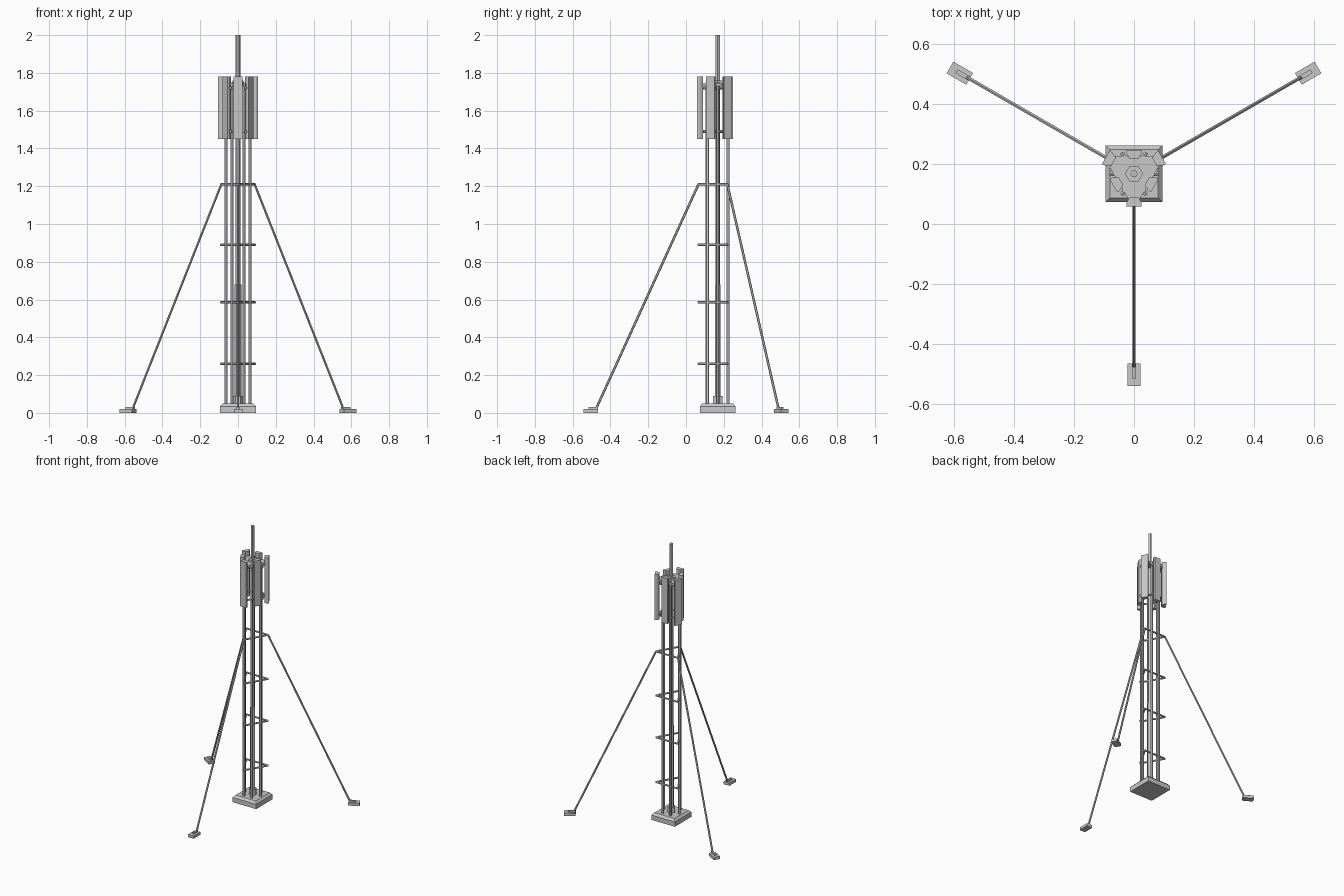
import bpy, bmesh, math
from mathutils import Vector, Matrix

old = bpy.data.objects.get("Cube")
if old:
    bpy.data.objects.remove(old, do_unlink=True)

AXIS = Vector((0, 0.168, 0))
CORNERS = [math.radians(a) for a in (30, 150, 270)]

steel = bpy.data.materials.new("light_grey_steel")
steel.use_nodes = True
steel.diffuse_color = (0.58, 0.58, 0.58, 1)
steel.node_tree.nodes["Principled BSDF"].inputs["Base Color"].default_value = (0.58, 0.58, 0.58, 1)


def polar(angle, radius, z):
    return AXIS + Vector((radius * math.cos(angle), radius * math.sin(angle), z))


def finish(name, bm):
    bmesh.ops.recalc_face_normals(bm, faces=bm.faces)
    mesh = bpy.data.meshes.new(name)
    bm.to_mesh(mesh)
    bm.free()
    mesh.materials.append(steel)
    obj = bpy.data.objects.new(name, mesh)
    bpy.context.collection.objects.link(obj)


def tube(name, start, end, radius):
    bm = bmesh.new()
    d = end - start
    turn = d.to_track_quat('Z', 'Y').to_matrix().to_4x4()
    bmesh.ops.create_cone(bm, cap_ends=True, segments=6, radius1=radius, radius2=radius,
                          depth=d.length, matrix=Matrix.Translation((start + end) / 2) @ turn)
    finish(name, bm)


def prism(name, outline, z0, z1, angle=0, offset=0, top_scale=1):
    """Extrude an outline (radial, sideways) upward, turned about the tower axis."""
    bm = bmesh.new()
    place = Matrix.Translation(AXIS) @ Matrix.Rotation(angle, 4, 'Z')
    rows = [[bm.verts.new(place @ Vector((x * s + offset, y * s, z))) for x, y in outline]
            for z, s in ((z0, 1), (z1, top_scale))]
    for row in rows:
        bm.faces.new(row)
    for i in range(len(outline)):
        bm.faces.new((rows[0][i - 1], rows[0][i], rows[1][i], rows[1][i - 1]))
    finish(name, bm)


def rect(length, width):
    x, y = length / 2, width / 2
    return [(-x, -y), (x, -y), (x, y), (-x, y)]


def hexagon(radius):
    return [(radius * math.cos(i * math.pi / 3), radius * math.sin(i * math.pi / 3)) for i in range(6)]


# Foundation slab with a sloping top edge
prism("foundation_slab", rect(0.19, 0.19), 0, 0.035)
prism("foundation_top", rect(0.19, 0.19), 0.035, 0.05, top_scale=0.85)

# Central mast with stepped sleeves and a top flange
for name, z0, z1, r in (("mast", 0.05, 2, 0.0125), ("mast_sleeve", 0.05, 0.68, 0.018),
                        ("mast_collar", 0.05, 0.09, 0.028), ("mast_flange", 1.74, 1.76, 0.03)):
    prism(name, hexagon(r), z0, z1)

# Six tower legs with panel brackets near the top
for i in range(6):
    a = i * math.pi / 3
    x, y = polar(a, 0.063, 0).xy
    tube(f"tower_leg_{i}", Vector((x, y, 0.04)), Vector((x, y, 1.75)), 0.009)
    for z in (1.49, 1.72):
        tube(f"leg_bracket_{i}", polar(a, 0.063, z), polar(a, 0.082, z), 0.008)

# Triangular cap plate joining the leg tops
cap = [(0.085 * math.cos(a + d), 0.085 * math.sin(a + d)) for a in CORNERS for d in (-0.25, 0.25)]
prism("cap_plate", cap, 1.73, 1.745)

panel = [(-0.03, -0.015), (-0.012, -0.025), (0, -0.025), (0, 0.025), (-0.012, 0.025), (-0.03, 0.015)]
for i, a in enumerate(CORNERS):
    # Guy wires, anchor blocks and anchor plates
    tube(f"guy_wire_{i}", polar(a, 0.102, 1.21), polar(a, 0.645, 0.02), 0.0065)
    prism(f"anchor_block_{i}", rect(0.076, 0.045), 0, 0.02, a, 0.672)
    prism(f"anchor_plate_{i}", rect(0.05, 0.014), 0.02, 0.03, a, 0.66)

    # Triangular braces and panel mounts
    b = a + math.radians(120)
    for z in (0.26, 0.585, 0.89, 1.21):
        tube(f"brace_{i}", polar(a, 0.103, z), polar(b, 0.103, z), 0.007)
    for z in (1.49, 1.72):
        tube(f"mount_bar_{i}", polar(a, 0.09, z), polar(b, 0.09, z), 0.007)

    # Antenna panels on corners and sides
    prism(f"corner_panel_{i}", panel, 1.45, 1.78, a, 0.109)
    prism(f"side_panel_{i}", panel, 1.45, 1.78, a + math.pi, 0.08)
